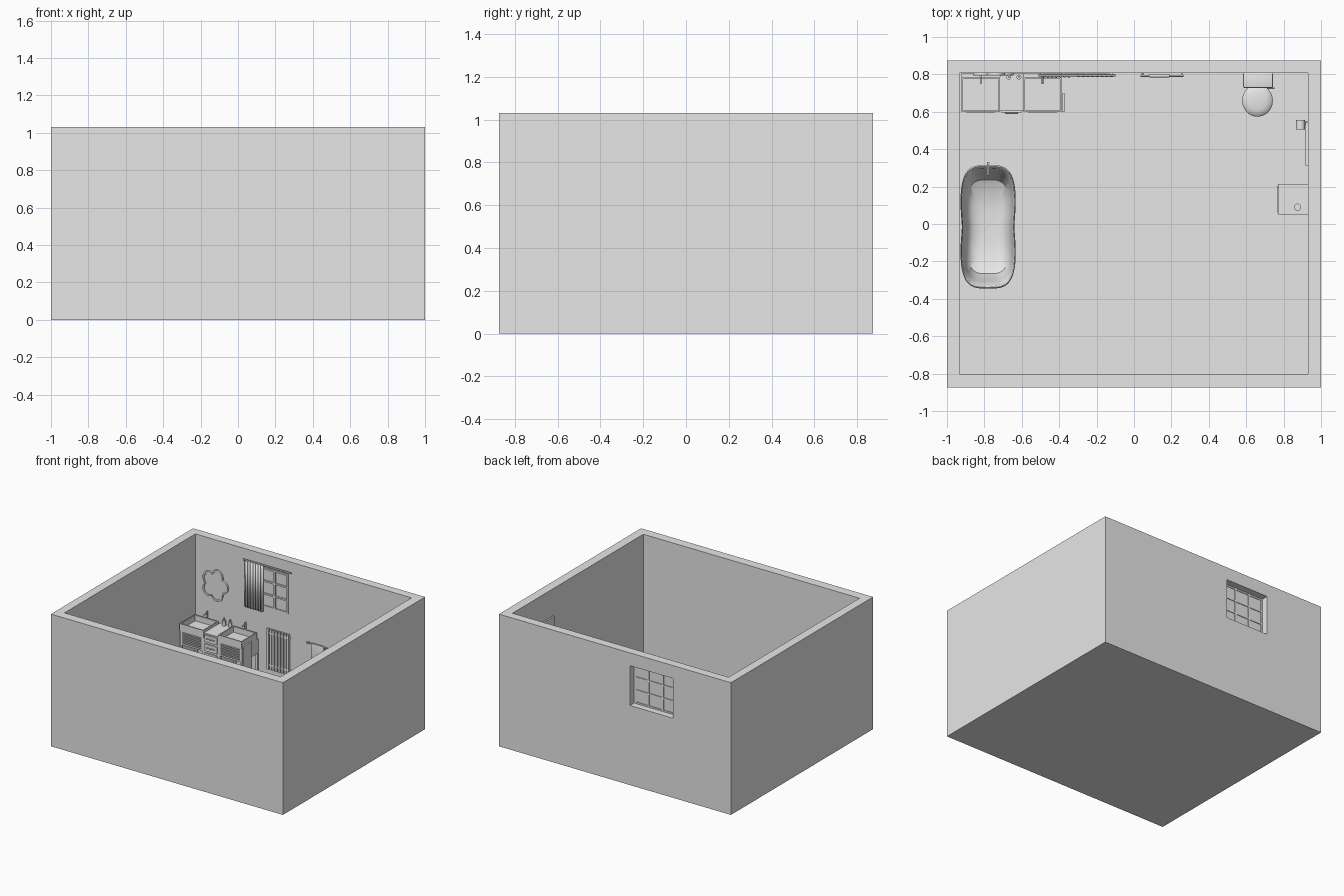
import bpy, bmesh, math
from mathutils import Vector

if "Cube" in bpy.data.objects:
    bpy.data.objects.remove(bpy.data.objects["Cube"], do_unlink=True)

GREY = (0.8, 0.8, 0.8, 1)
mat = bpy.data.materials.new("plain_grey")
mat.use_nodes = True
mat.diffuse_color = GREY
mat.node_tree.nodes["Principled BSDF"].inputs["Base Color"].default_value = GREY


def finish(name, bm, smooth=False):
    bmesh.ops.recalc_face_normals(bm, faces=bm.faces)
    me = bpy.data.meshes.new(name)
    bm.to_mesh(me)
    bm.free()
    me.materials.append(mat)
    ob = bpy.data.objects.new(name, me)
    bpy.context.collection.objects.link(ob)
    if smooth:
        bpy.ops.object.select_all(action="DESELECT")
        ob.select_set(True)
        bpy.context.view_layer.objects.active = ob
        bpy.ops.object.shade_smooth_by_angle(angle=math.radians(40))
    return ob


def box(name, x, y, z, bevel=0, hollow=None):
    """Box from (min, max) pairs; hollow = (rim width, depth) sinks the top."""
    bm = bmesh.new()
    bmesh.ops.create_cube(bm, size=1)
    for v in bm.verts:
        v.co = Vector([sum(r) / 2 + c * (r[1] - r[0]) for r, c in zip((x, y, z), v.co)])
    if bevel:
        bmesh.ops.bevel(bm, geom=bm.edges[:], offset=bevel, segments=3, profile=0.5, affect="EDGES")
    if hollow:
        top = max(bm.faces, key=lambda f: f.calc_center_median().z)
        bmesh.ops.inset_region(bm, faces=[top], thickness=hollow[0])
        inner = bmesh.ops.extrude_face_region(bm, geom=[top])["geom"]
        bmesh.ops.delete(bm, geom=[top], context="FACES")
        for v in inner:
            if isinstance(v, bmesh.types.BMVert):
                v.co.z -= hollow[1]
    return finish(name, bm, bool(bevel))


def rod(name, a, b, r, sides=16):
    """Cylinder between two points."""
    a, b = Vector(a), Vector(b)
    bm = bmesh.new()
    bmesh.ops.create_cone(bm, cap_ends=True, segments=sides, radius1=r, radius2=r, depth=(b - a).length)
    bmesh.ops.rotate(bm, verts=bm.verts, matrix=Vector((0, 0, 1)).rotation_difference(b - a).to_matrix())
    bmesh.ops.translate(bm, verts=bm.verts, vec=(a + b) / 2)
    return finish(name, bm, True)


def loft(name, rings, shape, sides=48):
    """Skin between closed rings; shape(ring, angle) gives each point."""
    bm = bmesh.new()
    loops = [[bm.verts.new(shape(r, math.tau * i / sides)) for i in range(sides)] for r in rings]
    for p, q in zip(loops, loops[1:]):
        for i in range(sides):
            j = (i + 1) % sides
            bm.faces.new((p[i], p[j], q[j], q[i]))
    bm.faces.new(loops[0][::-1])
    bm.faces.new(loops[-1])
    return finish(name, bm, True)


def power(c, e):
    return math.copysign(abs(c) ** e, c)


# Room shell with open top and a window opening in the back wall
room = box("room_shell", (-1, 1), (-0.875, 0.875), (0, 1.03))
for x, y, z in (((-0.933, 0.93), (-0.803, 0.808), (0.01, 1.2)),
                ((-0.5, -0.13), (0.7, 1), (0.62, 0.93))):
    cutter = box("cutter", x, y, z)
    cutter.hide_render = True
    mod = room.modifiers.new("cut", "BOOLEAN")
    mod.operation, mod.object, mod.solver = "DIFFERENCE", cutter, "EXACT"
    bpy.context.view_layer.objects.active = room
    bpy.ops.object.modifier_apply(modifier=mod.name)
    bpy.data.objects.remove(cutter, do_unlink=True)

# Window pane, frame and glazing bars
box("window_pane", (-0.5, -0.13), (0.815, 0.82), (0.62, 0.93))
for x in (-0.5, -0.385, -0.26, -0.145):
    box("window_upright", (x, x + 0.015), (0.803, 0.825), (0.62, 0.93))
for z in (0.62, 0.717, 0.817, 0.915):
    box("window_bar", (-0.5, -0.13), (0.805, 0.825), (z, z + 0.012))

# Curtain with wavy folds on a rail
rod("curtain_rail", (-0.51, 0.795, 0.95), (-0.1, 0.795, 0.95), 0.006)
bm = bmesh.new()
fold = []
for i in range(61):
    x = -0.5 + 0.16 * i / 60
    y = 0.792 + 0.009 * math.sin(i * 0.75)
    fold.append([bm.verts.new((x, y, z)) for z in (0.59, 0.95)])
for a, b in zip(fold, fold[1:]):
    bm.faces.new((a[0], b[0], b[1], a[1]))
curtain = finish("curtain", bm, True)
curtain.modifiers.new("thickness", "SOLIDIFY").thickness = 0.003

# Wall mirror with a scalloped outline
def scallop(ring, a):
    r = ring[0] * (0.085 + 0.03 * abs(math.cos(2.5 * a)))
    return (-0.76 + r * math.cos(a), ring[1], 0.68 + 1.1 * r * math.sin(a))


loft("mirror", [(1, 0.807), (1, 0.793), (0.88, 0.793), (0.86, 0.798)], scallop, 80)

# Twin washstands with basins, slatted doors, legs and taps
for x in (-0.922, -0.592):
    x1 = x + 0.205
    c = (x + x1) / 2
    box("washstand_body", (x, x1), (0.605, 0.805), (0.25, 0.36))
    box("basin", (x, x1), (0.598, 0.785), (0.36, 0.415), 0, (0.012, 0.045))
    box("lower_shelf", (x, x1), (0.605, 0.805), (0.07, 0.085))
    for lx in (x, x1 - 0.015):
        for ly in (0.605, 0.79):
            box("washstand_leg", (lx, lx + 0.015), (ly, ly + 0.015), (0.01, 0.25))
    for i in range(7):
        z = 0.265 + i * 0.013
        box("door_slat", (x + 0.025, x1 - 0.025), (0.597, 0.605), (z, z + 0.007))
    rod("tap_stem", (c, 0.792, 0.36), (c, 0.792, 0.465), 0.006)
    rod("tap_spout", (c, 0.795, 0.455), (c, 0.75, 0.45), 0.005)

# Drawer unit between the washstands
box("drawer_unit", (-0.717, -0.592), (0.605, 0.805), (0.1, 0.395))
for z in (0.12, 0.19, 0.26, 0.33):
    box("drawer_front", (-0.708, -0.601), (0.597, 0.605), (z, z + 0.055))
    rod("drawer_handle", (-0.69, 0.592, z + 0.03), (-0.62, 0.592, z + 0.03), 0.004)
for x in (-0.67, -0.615):
    rod("soap_bottle", (x, 0.785, 0.395), (x, 0.785, 0.435), 0.013)
    rod("bottle_neck", (x, 0.785, 0.435), (x, 0.785, 0.455), 0.005)
box("side_towel", (-0.383, -0.371), (0.6, 0.7), (0.17, 0.38))

# Radiator
for i in range(8):
    x = -0.305 + i * 0.025
    box("radiator_fin", (x, x + 0.017), (0.785, 0.8), (0.155, 0.47))
for z in (0.18, 0.43):
    box("radiator_pipe", (-0.305, -0.113), (0.79, 0.808), (z, z + 0.015))

# Towel rail with a hanging towel
rod("towel_rail", (0.035, 0.792, 0.45), (0.265, 0.792, 0.45), 0.005)
for x in (0.045, 0.255):
    rod("rail_bracket", (x, 0.81, 0.45), (x, 0.79, 0.45), 0.005)
box("hanging_towel", (0.08, 0.19), (0.784, 0.8), (0.24, 0.457), 0.004)

# Toilet: pedestal bowl, domed lid, cistern
def oval(ring, a):
    r, z, y = ring
    return (0.66 + r * math.cos(a), y + r * 1.05 * math.sin(a), z)


loft("toilet_bowl", [(0.05, 0.01, 0.68), (0.045, 0.07, 0.68), (0.065, 0.12, 0.665), (0.08, 0.17, 0.66)], oval)
loft("toilet_lid", [(0.08, 0.172, 0.66), (0.082, 0.18, 0.66), (0.075, 0.19, 0.66),
                    (0.05, 0.197, 0.66), (0.02, 0.2, 0.66)], oval)
box("toilet_neck", (0.61, 0.71), (0.69, 0.8), (0.05, 0.17), 0.01)
box("cistern", (0.59, 0.735), (0.735, 0.805), (0.16, 0.32), 0.01)
box("cistern_lid", (0.584, 0.742), (0.728, 0.808), (0.32, 0.338), 0.006)
rod("flush_handle", (0.71, 0.725, 0.29), (0.75, 0.725, 0.29), 0.004)

# Freestanding tub, slightly waisted, with raised ends
def tub(ring, a):
    s, z = ring
    u, v = power(math.cos(a), 0.55), power(math.sin(a), 0.55)
    waist = 1 - 0.09 * (1 - abs(v)) ** 2
    return (-0.78 + 0.154 * s * u * waist, -0.015 + 0.33 * s * v, z * (1 + 0.12 * v * v))


loft("bathtub", [(0.72, 0.01), (0.8, 0.05), (0.93, 0.16), (0.98, 0.25), (1, 0.262), (0.98, 0.268),
                 (0.95, 0.26), (0.88, 0.16), (0.76, 0.08), (0.55, 0.05), (0.25, 0.043)], tub, 64)
rod("tub_drain", (-0.78, -0.2, 0.04), (-0.78, -0.2, 0.052), 0.014)
rod("tub_tap_stem", (-0.78, 0.325, 0.01), (-0.78, 0.325, 0.36), 0.007)
rod("tub_tap_spout", (-0.78, 0.33, 0.355), (-0.78, 0.26, 0.345), 0.006)

# Rug
box("rug", (-0.68, -0.145), (-0.365, 0.335), (0.01, 0.014))

# Door panel and paper roll on the side wall
box("door", (0.918, 0.932), (0.31, 0.545), (0.01, 0.82))
rod("paper_roll", (0.89, 0.505, 0.28), (0.89, 0.555, 0.28), 0.025, 24)
box("roll_holder", (0.885, 0.932), (0.53, 0.552), (0.277, 0.285))

# Side cabinet with a candle on top
box("side_cabinet", (0.77, 0.93), (0.05, 0.215), (0.01, 0.3))
box("cabinet_door", (0.764, 0.77), (0.062, 0.203), (0.03, 0.285))
rod("candle", (0.875, 0.09, 0.3), (0.875, 0.09, 0.345), 0.019, 24)
